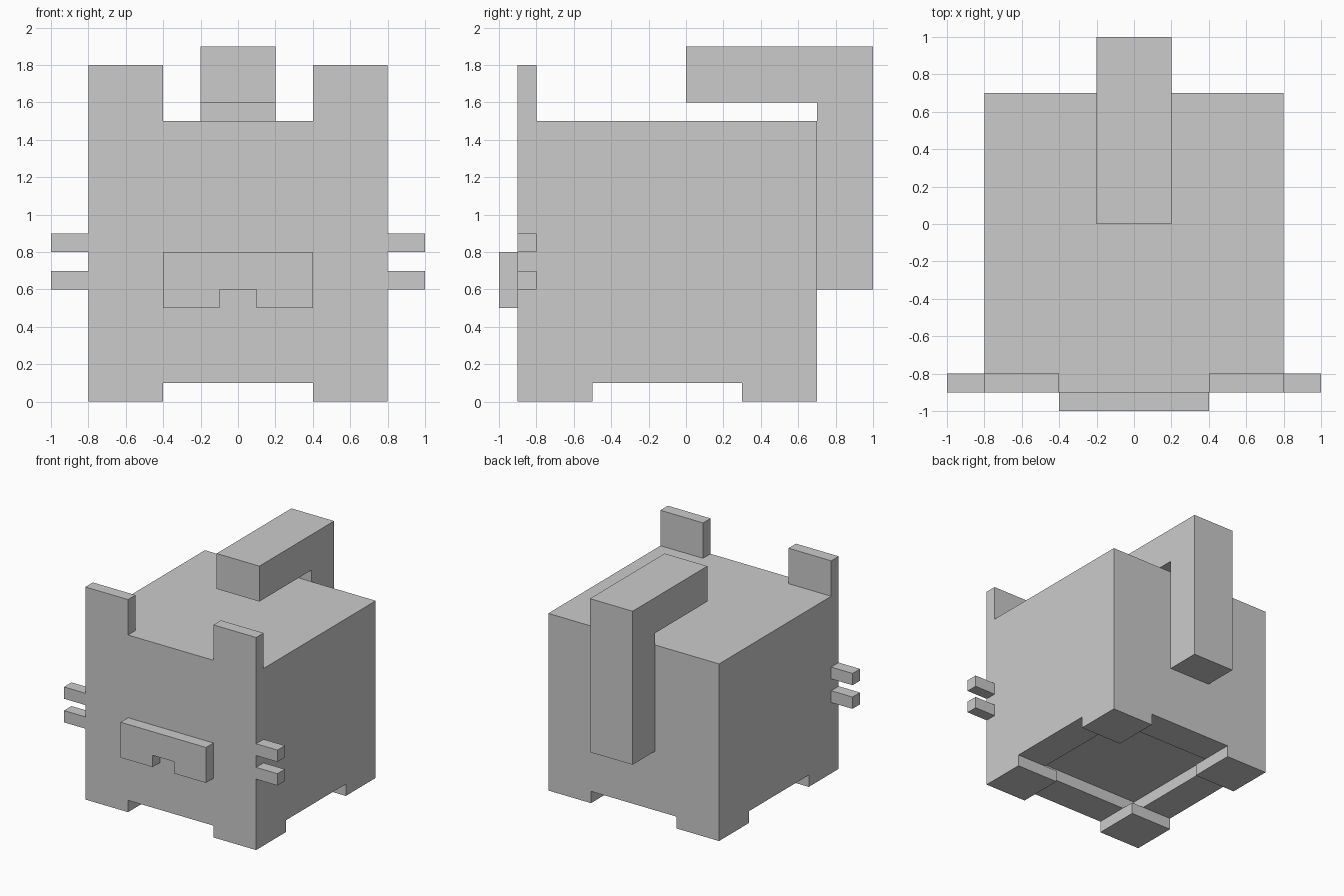
import bpy
import bmesh

if "Cube" in bpy.data.objects:
    bpy.data.objects.remove(bpy.data.objects["Cube"])


def finish(name, bm, mirror=False):
    bmesh.ops.recalc_face_normals(bm, faces=bm.faces)
    mesh = bpy.data.meshes.new(name)
    bm.to_mesh(mesh)
    bm.free()
    obj = bpy.data.objects.new(name, mesh)
    bpy.context.collection.objects.link(obj)
    if mirror:
        obj.modifiers.new("Mirror", 'MIRROR')  # across x = 0
    return obj


def box_bm(x, y, z):
    bm = bmesh.new()
    bmesh.ops.create_cube(bm, size=1)
    for v in bm.verts:
        v.co = [lo + (c + 0.5) * (hi - lo) for c, (lo, hi) in zip(v.co, (x, y, z))]
    return bm


def prism(name, points, direction):
    """Extrude a closed outline of 3D points along a direction."""
    bm = bmesh.new()
    face = bm.faces.new([bm.verts.new(p) for p in points])
    top = bmesh.ops.extrude_face_region(bm, geom=[face], use_keep_orig=True)
    verts = [g for g in top["geom"] if isinstance(g, bmesh.types.BMVert)]
    bmesh.ops.translate(bm, verts=verts, vec=direction)
    return finish(name, bm)


# Body: block with a square recess in the underside
bm = box_bm((-0.8, 0.8), (-0.9, 0.7), (0.1, 1.5))
bottom = min(bm.faces, key=lambda f: f.calc_center_median().z)
bmesh.ops.inset_region(bm, faces=[bottom], thickness=0.4)
bmesh.ops.inset_individual(bm, faces=[bottom], thickness=0.0)
bmesh.ops.translate(bm, verts=bottom.verts[:], vec=(0, 0, 0.1))
finish("body", bm)

# Feet, ears and whiskers, mirrored left to right
FRONT = (-0.9, -0.8)
for name, x, y, z in (
    ("front_feet", (0.4, 0.8), (-0.9, -0.5), (0, 0.1)),
    ("back_feet", (0.4, 0.8), (0.3, 0.7), (0, 0.1)),
    ("ears", (0.4, 0.8), FRONT, (1.5, 1.8)),
    ("lower_whiskers", (0.8, 1.0), FRONT, (0.6, 0.7)),
    ("upper_whiskers", (0.8, 1.0), FRONT, (0.8, 0.9)),
):
    finish(name, box_bm(x, y, z), mirror=True)

# Muzzle with a mouth notch
half = [(0.4, 0.8), (0.4, 0.5), (0.1, 0.5), (0.1, 0.6)]
outline = half + [(-x, z) for x, z in reversed(half)]
prism("muzzle", [(x, -1.0, z) for x, z in outline], (0, 0.1, 0))

# Tail: rises up the back and hooks forward over the body
hook = [(0.7, 0.6), (1.0, 0.6), (1.0, 1.9), (0.0, 1.9), (0.0, 1.6), (0.7, 1.6)]
prism("tail", [(-0.2, y, z) for y, z in hook], (0.4, 0, 0))
